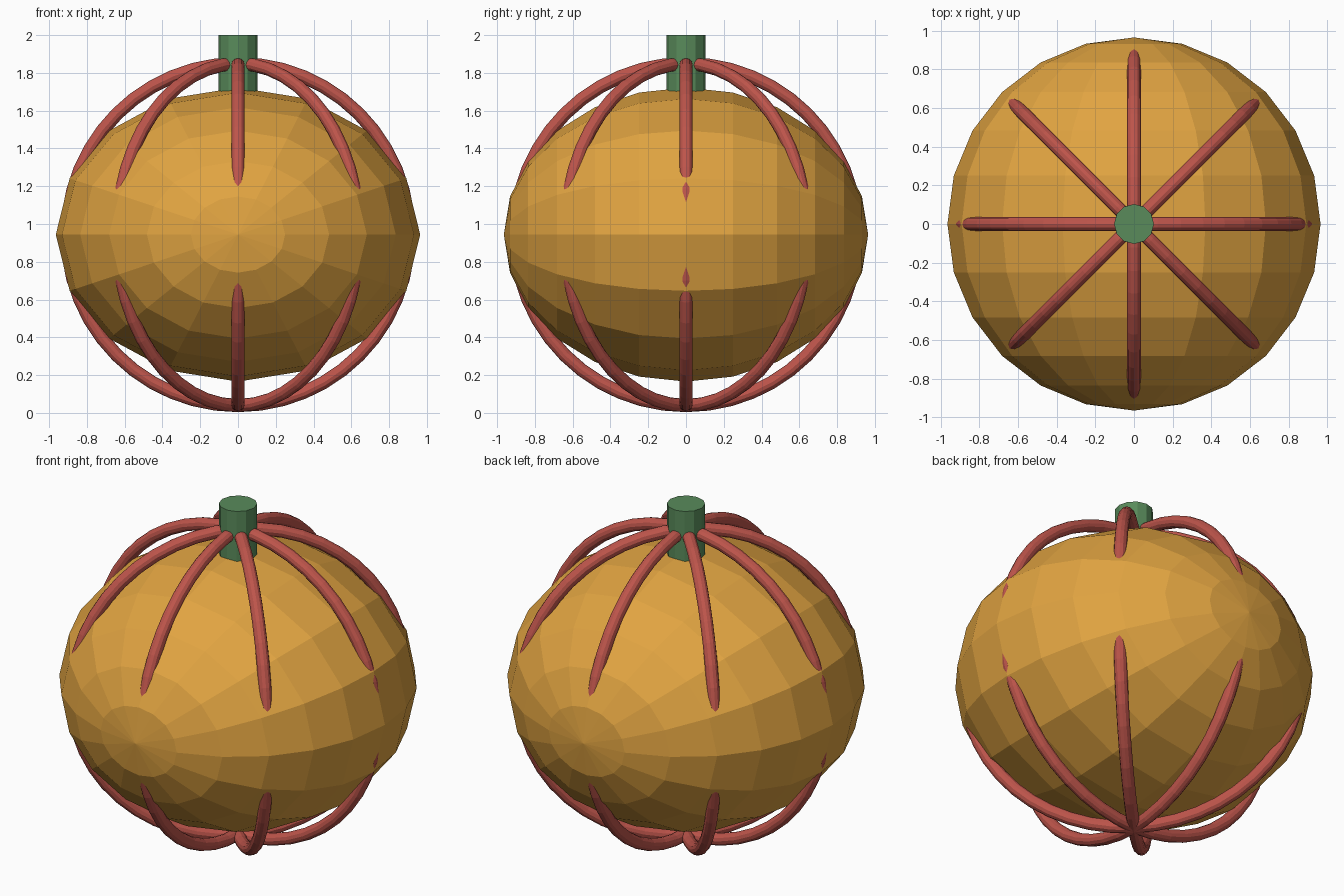
import bpy
from math import pi

cube = bpy.data.objects.get("Cube")
if cube:
    bpy.data.objects.remove(cube, do_unlink=True)

CENTRE = 0.944


def make_material(name, rgb):
    mat = bpy.data.materials.new(name)
    mat.use_nodes = True
    mat.diffuse_color = (*rgb, 1)
    mat.node_tree.nodes["Principled BSDF"].inputs["Base Color"].default_value = (*rgb, 1)
    return mat


def finish(name, mat):
    obj = bpy.context.object
    obj.name = name
    obj.data.materials.append(mat)
    return obj


orange = make_material("pumpkin orange", (0.75, 0.37, 0.053))
red = make_material("rib red", (0.51, 0.09, 0.07))
green = make_material("stem green", (0.10, 0.26, 0.105))

# Squashed body, its poles pointing front and back
bpy.ops.mesh.primitive_uv_sphere_add(
    segments=16, ring_count=12, radius=0.9645,
    location=(0, 0, CENTRE), rotation=(pi / 2, 0, 0))
body = finish("body", orange)
body.scale.y = 0.807  # local y is the upright direction

# Upright ring ribs, fanned around the vertical axis
for i in range(4):
    bpy.ops.mesh.primitive_torus_add(
        major_radius=0.905, minor_radius=0.035,
        major_segments=48, minor_segments=12,
        location=(0, 0, CENTRE), rotation=(pi / 2, 0, i * pi / 4))
    finish(f"rib_ring_{i + 1}", red)

# Stem
bpy.ops.mesh.primitive_cylinder_add(
    vertices=12, radius=0.103, depth=0.4, location=(0, 0, 1.8))
finish("stem", green)
